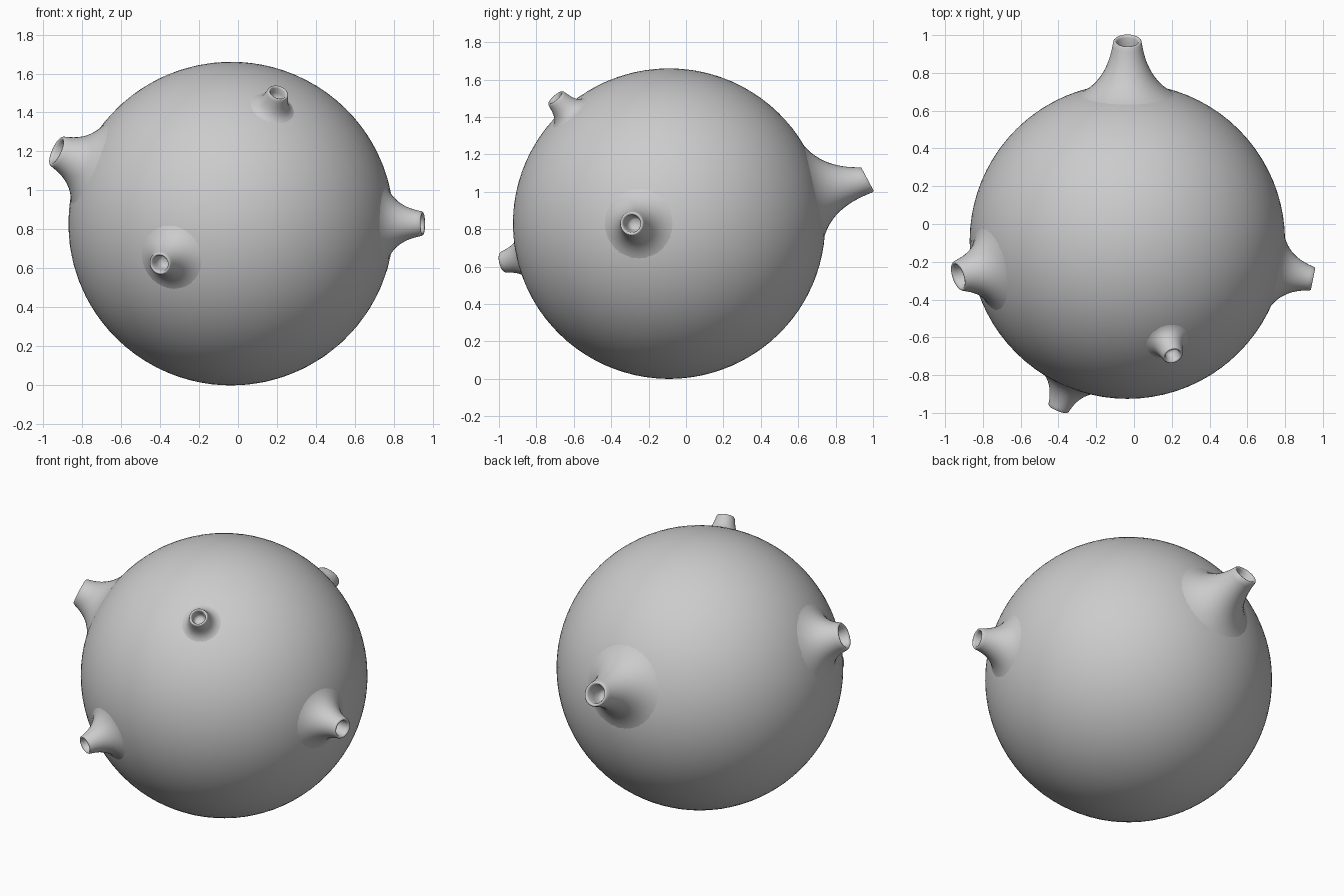
import bpy, bmesh
from math import sin, cos, pi, sqrt
from mathutils import Vector

if "Cube" in bpy.data.objects:
    bpy.data.objects.remove(bpy.data.objects["Cube"])

CENTRE = Vector((-0.035, -0.09, 0.83))
RADIUS = 0.83
SIDES = 32


def finish(bm, name):
    bmesh.ops.recalc_face_normals(bm, faces=bm.faces)
    for f in bm.faces:
        f.smooth = True
    me = bpy.data.meshes.new(name)
    bm.to_mesh(me)
    bm.free()
    ob = bpy.data.objects.new(name, me)
    bpy.context.collection.objects.link(ob)
    return ob


def frame(axis):
    """Two unit vectors across the given axis."""
    u = axis.cross(Vector((1, 0, 0)) if abs(axis.z) > 0.9 else Vector((0, 0, 1))).normalized()
    return u, axis.cross(u)


def bezier(a, b, c, d, t):
    s = 1 - t
    return a * s**3 + b * 3 * s * s * t + c * 3 * s * t * t + d * t**3


def spout(name, tip, tip_r, base_r, pit, lip=None):
    """Nozzle flaring smoothly out of the ball, with a recessed mouth."""
    tip = Vector(tip)
    d = (tip - CENTRE).normalized()
    n = Vector(lip).normalized() if lip else d
    length = (tip - CENTRE).length - RADIUS
    u, v = frame(d)
    u2 = (u - n * u.dot(n)).normalized()
    v2 = n.cross(u2)
    base_h = sqrt(RADIUS**2 - base_r**2)
    slope = base_r / base_h
    steps = 14
    columns = []
    for i in range(SIDES):
        a = 2 * pi * i / SIDES
        out = u * cos(a) + v * sin(a)
        rim = u2 * cos(a) + v2 * sin(a)
        # outer flare, tangent to the ball at its foot
        p0 = CENTRE + d * (base_h - 0.002) + out * base_r
        p1 = CENTRE + d * (base_h + slope * base_r * 0.5) + out * base_r * 0.5
        p2 = tip - d * length * 0.5 + out * tip_r * 1.25
        p3 = tip + rim * tip_r
        col = [bezier(p0, p1, p2, p3, k / steps) for k in range(steps + 1)]
        # rounded lip and pit wall
        for r, h in ((0.93, 0.08), (0.82, 0.06), (0.74, -0.08)):
            col.append(tip + rim * tip_r * r + n * tip_r * h)
        for r, h in ((0.68, 0.5), (0.6, 0.85), (0.4, 1.0)):
            col.append(tip + rim * tip_r * r - n * pit * h)
        columns.append(col)
    bm = bmesh.new()
    grid = [[bm.verts.new(p) for p in col] for col in columns]
    for i in range(SIDES):
        a, b = grid[i], grid[(i + 1) % SIDES]
        for k in range(len(a) - 1):
            bm.faces.new((a[k], b[k], b[k + 1], a[k + 1]))
    bm.faces.new([c[-1] for c in grid])
    # the foot is open, so orient by hand rather than relying on volume
    ob = finish(bm, name)
    me = ob.data
    if me.polygons[0].normal.dot(me.polygons[0].center - CENTRE) < 0:
        me.flip_normals()
    return ob


# round body
bm = bmesh.new()
bmesh.ops.create_icosphere(bm, subdivisions=5, radius=RADIUS)
bmesh.ops.translate(bm, verts=bm.verts, vec=CENTRE)
bmesh.ops.scale(bm, verts=bm.verts, vec=(1.006, 1.006, 1.0))
finish(bm, "round_body")

# five spouts
spout("left_spout", (-0.925, -0.275, 1.20), 0.083, 0.27, 0.10, lip=(-0.88, -0.30, 0.40))
spout("right_spout", (0.943, -0.29, 0.83), 0.063, 0.23, 0.10)
spout("back_spout", (-0.035, 0.965, 1.065), 0.075, 0.29, 0.12, lip=(0, 0.88, 0.47))
spout("front_spout", (-0.40, -0.975, 0.625), 0.057, 0.21, 0.08)
spout("top_spout", (0.205, -0.695, 1.50), 0.054, 0.14, 0.06)
